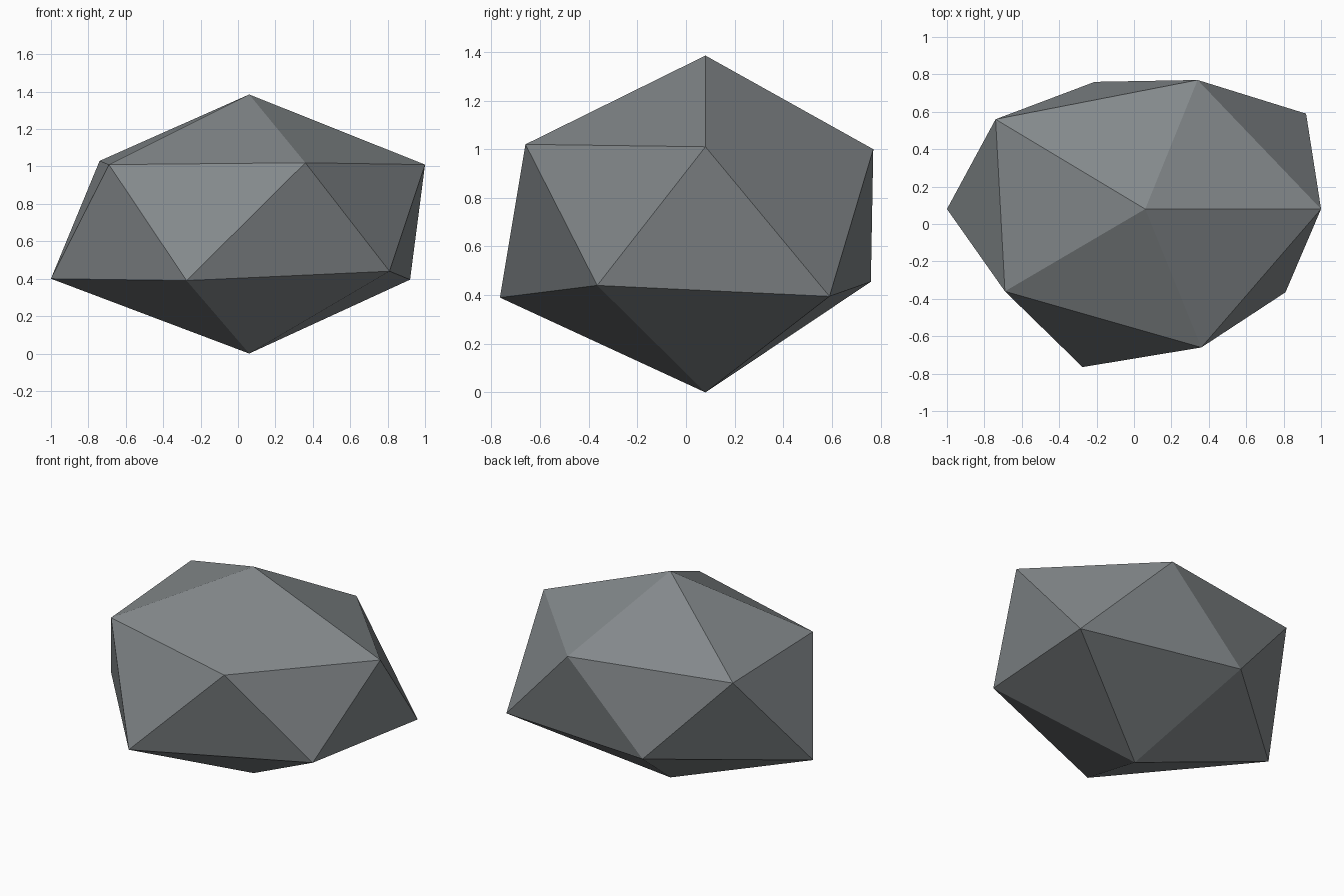
import bpy
import bmesh

cube = bpy.data.objects.get("Cube")
if cube:
    bpy.data.objects.remove(cube, do_unlink=True)

# Stone material
stone = bpy.data.materials.new("slate_grey")
colour = (0.23, 0.25, 0.26, 1.0)
stone.use_nodes = True
stone.diffuse_color = colour
bsdf = next(n for n in stone.node_tree.nodes if n.type == 'BSDF_PRINCIPLED')
bsdf.inputs["Base Color"].default_value = colour
bsdf.inputs["Roughness"].default_value = 0.9

# Irregular twenty-sided boulder: two poles and two staggered rings of corners
top_point = (0.06, 0.08, 1.385)
bottom_point = (0.06, 0.08, 0.0)
upper_ring = [(1.0, 0.08, 1.01), (0.34, 0.77, 1.0), (-0.74, 0.56, 1.03),
              (-0.69, -0.36, 1.01), (0.36, -0.66, 1.02)]
lower_ring = [(0.92, 0.59, 0.395), (-0.21, 0.76, 0.455), (-1.0, 0.08, 0.4),
              (-0.275, -0.765, 0.39), (0.81, -0.365, 0.44)]

bm = bmesh.new()
top = bm.verts.new(top_point)
bottom = bm.verts.new(bottom_point)
upper = [bm.verts.new(p) for p in upper_ring]
lower = [bm.verts.new(p) for p in lower_ring]

# Each step round the rings adds a cap, two side facets and a base facet
count = len(upper)
for i in range(count):
    j = (i + 1) % count
    bm.faces.new((top, upper[i], upper[j]))
    bm.faces.new((upper[i], lower[i], upper[j]))
    bm.faces.new((upper[j], lower[i], lower[j]))
    bm.faces.new((bottom, lower[j], lower[i]))
bmesh.ops.recalc_face_normals(bm, faces=bm.faces[:])

mesh = bpy.data.meshes.new("boulder")
bm.to_mesh(mesh)
bm.free()
mesh.materials.append(stone)
boulder = bpy.data.objects.new("boulder", mesh)
bpy.context.collection.objects.link(boulder)
